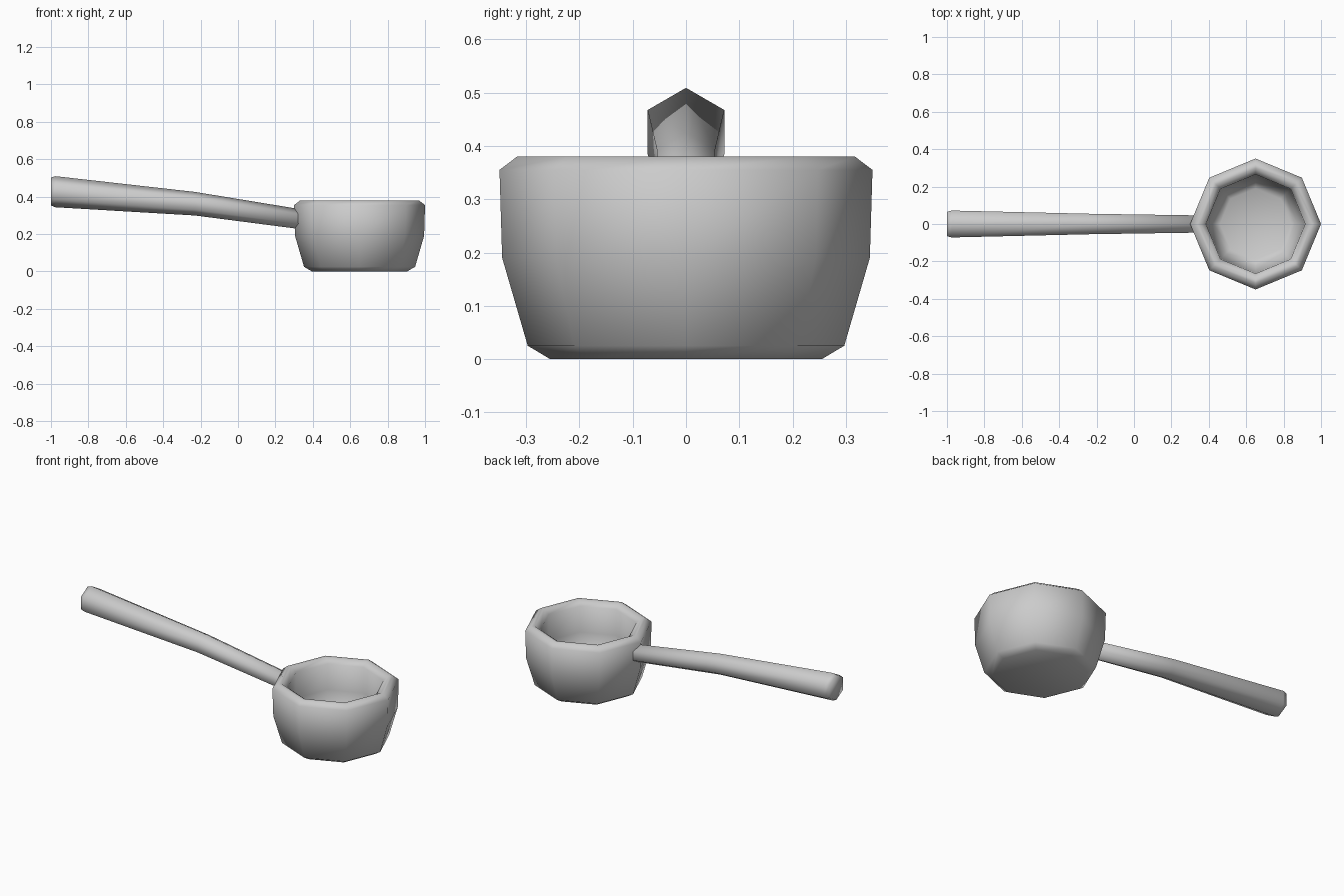
import bpy
import bmesh
from math import cos, sin, tau
from mathutils import Vector

cube = bpy.data.objects.get("Cube")
if cube:
    bpy.data.objects.remove(cube)

grey = bpy.data.materials.new("plain_grey")
grey.use_nodes = True
colour = (0.6, 0.6, 0.6, 1)
grey.diffuse_color = colour
grey.node_tree.nodes["Principled BSDF"].inputs["Base Color"].default_value = colour


def loft(name, rings, sides, u, v):
    """Skin regular polygons, given as (centre, radius), lying in the u-v plane."""
    bm = bmesh.new()
    u, v = Vector(u), Vector(v)
    angles = [tau * i / sides for i in range(sides)]
    loops = [[bm.verts.new(Vector(c) + r * (u * cos(a) + v * sin(a))) for a in angles]
             for c, r in rings]
    for low, high in zip(loops, loops[1:]):
        for i in range(sides):
            j = (i + 1) % sides
            bm.faces.new((low[i], low[j], high[j], high[i]))
    bm.faces.new(loops[0][::-1])
    bm.faces.new(loops[-1])
    bmesh.ops.recalc_face_normals(bm, faces=bm.faces)
    for face in bm.faces:
        face.smooth = True
    mesh = bpy.data.meshes.new(name)
    bm.to_mesh(mesh)
    bm.free()
    mesh.materials.append(grey)
    obj = bpy.data.objects.new(name, mesh)
    bpy.context.collection.objects.link(obj)
    return obj


# Eight-sided cup: outer wall, bevelled rim, then inner wall and floor
cup = [(0.255, 0), (0.297, 0.025), (0.345, 0.19), (0.35, 0.355), (0.317, 0.38),
       (0.298, 0.38), (0.265, 0.355), (0.262, 0.2), (0.225, 0.07), (0.19, 0.05)]
loft("bowl", [((0.65, 0, z), r) for r, z in cup], 8, (1, 0, 0), (0, 1, 0))

# Six-sided handle, thicker at its raised far end
handle = [(-1, 0.427, 0.075), (-0.975, 0.426, 0.083), (-0.23, 0.362, 0.063),
          (0.35, 0.277, 0.053)]
loft("handle", [((x, 0, z), r) for x, z, r in handle], 6, (0, 0, 1), (0, 1, 0))
